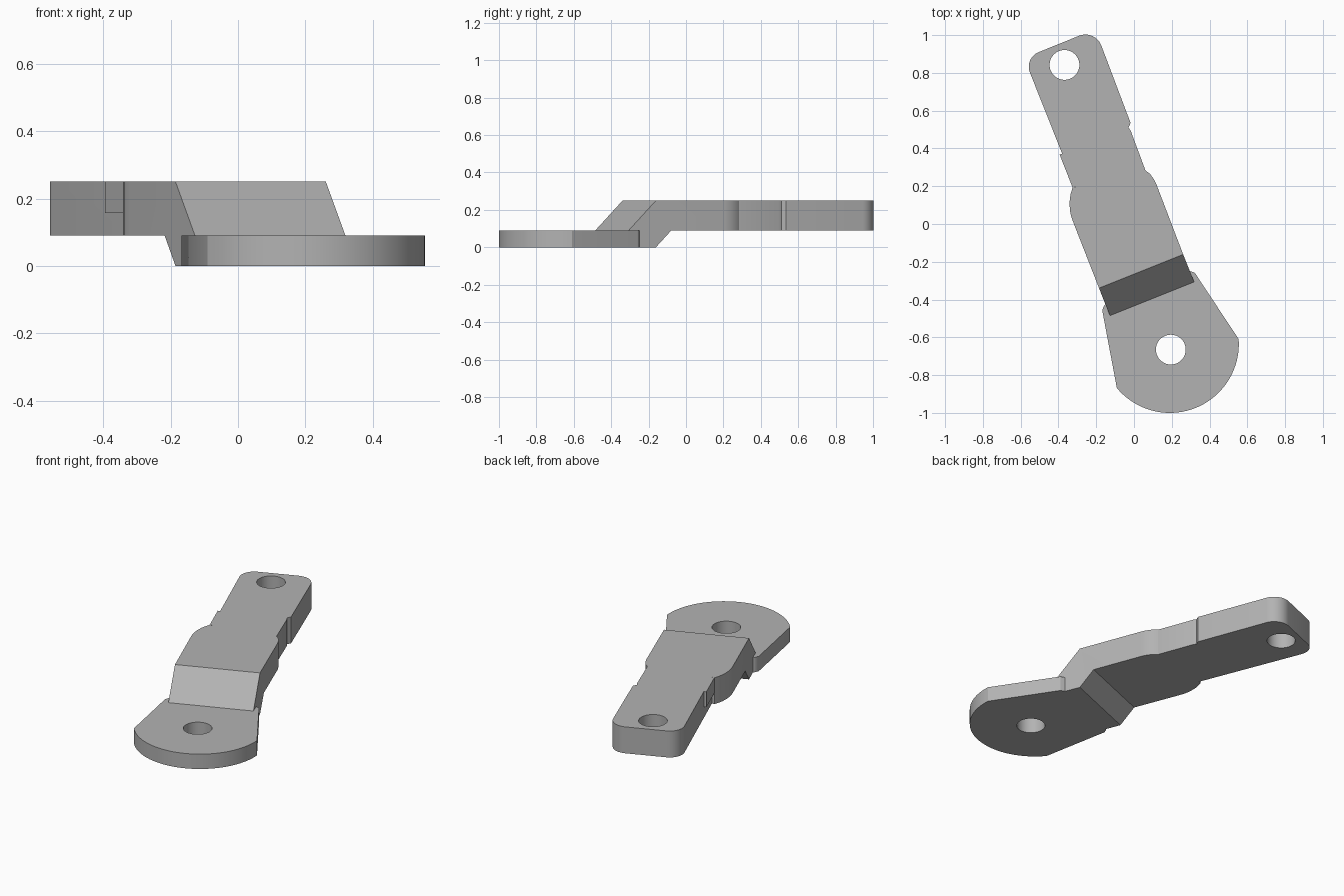
import bpy, bmesh
from math import radians, cos, sin, atan2
from mathutils import Vector, Matrix

cube = bpy.data.objects.get("Cube")
if cube:
    bpy.data.objects.remove(cube)

metal = bpy.data.materials.new("plain grey metal")
metal.use_nodes = True
grey = (0.45, 0.45, 0.45, 1)
metal.diffuse_color = grey
metal.node_tree.nodes["Principled BSDF"].inputs["Base Color"].default_value = grey

LOW, TOP = 0.09, 0.25
TILT = radians(21.8)


def prism(name, points, place, push):
    """Extrude a flat outline along push; place maps 2D points to 3D."""
    bm = bmesh.new()
    face = bm.faces.new([bm.verts.new(place(*p)) for p in points])
    out = bmesh.ops.extrude_face_region(bm, geom=[face])
    verts = [g for g in out["geom"] if isinstance(g, bmesh.types.BMVert)]
    bmesh.ops.translate(bm, verts=verts, vec=push)
    bmesh.ops.recalc_face_normals(bm, faces=bm.faces)
    mesh = bpy.data.meshes.new(name)
    bm.to_mesh(mesh)
    bm.free()
    mesh.materials.append(metal)
    obj = bpy.data.objects.new(name, mesh)
    bpy.context.collection.objects.link(obj)
    return obj


def slab(name, points, z0, z1):
    return prism(name, points, lambda x, y: (x, y, z0), (0, 0, z1 - z0))


def arc(cx, cy, r, a0, a1, n):
    return [(cx + r * cos(a0 + (a1 - a0) * i / n), cy + r * sin(a0 + (a1 - a0) * i / n))
            for i in range(n + 1)]


def round_corner(x, y, r, a0):
    """Quarter round inside a square corner, starting at angle a0."""
    mid = a0 + radians(45)
    d = r * 2 ** 0.5
    return arc(x - d * cos(mid), y - d * sin(mid), r, a0, a0 + radians(90), 10)


def combine(target, other, operation):
    """Apply a boolean and remove the helper."""
    other.hide_render = True
    mod = target.modifiers.new("cut", "BOOLEAN")
    mod.operation, mod.solver, mod.object = operation, "EXACT", other
    bpy.context.view_layer.objects.active = target
    bpy.ops.object.modifier_apply(modifier=mod.name)
    bpy.data.objects.remove(other)


# Arm outline, counter-clockwise from the front right
outline = [(0.371, -0.438), (0.26, -0.16), (0.119, 0.209), (0.113, 0.222),
           (0.103, 0.24), (0.085, 0.265), (0.061, 0.283),
           (-0.018, 0.495), (-0.029, 0.51), (-0.018, 0.535)]
outline += round_corner(-0.207, 1.03, 0.09, TILT)
outline += round_corner(-0.582, 0.879, 0.083, TILT + radians(90))
outline += [(-0.309, 0.193), (-0.325, 0.193), (-0.335, 0.16), (-0.34, 0.13),
            (-0.341, 0.1), (-0.338, 0.065), (-0.331, 0.035), (-0.32, 0.005),
            (-0.185, -0.34), (-0.074, -0.62)]
arm = slab("lever_arm", outline, -0.1, 0.4)

# Side profile with the sloping step
turn = Matrix.Translation((0.0375, -0.25, 0)) @ Matrix.Rotation(TILT, 4, "Z")
profile = [(-0.157, 0), (0, 0), (0.088, LOW), (2, LOW), (2, TOP), (0, TOP), (-0.157, LOW)]
step = prism("step_profile", profile, lambda t, z: turn @ Vector((-1, t, z)),
             turn.to_3x3() @ Vector((2, 0, 0)))
combine(arm, step, "INTERSECT")

# Raised pad on the upper half of one side
pad = slab("side_pad", [(-0.394, 0.368), (-0.325, 0.193), (-0.28, 0.2), (-0.35, 0.38)], 0.157, TOP)
combine(arm, pad, "UNION")

# Wide round-ended plate
cx, cy = 0.19, -0.635
start = atan2(-0.87 - cy, -0.093 - cx)
end = atan2(-0.61 - cy, 0.548 - cx)
plate_points = arc(cx, cy, 0.365, start, end, 40)
plate_points += [(0.325, -0.263), (0.32, -0.257), (0.29, -0.247),
                 (-0.154, -0.428), (-0.161, -0.437), (-0.168, -0.458)]
plate = slab("round_plate", plate_points, 0, LOW)
combine(arm, plate, "UNION")

# Pivot holes
for x, y in ((0.195, -0.665), (-0.368, 0.842)):
    hole = slab("hole_cutter", arc(x, y, 0.079, 0, radians(350), 35), -0.1, 0.4)
    combine(arm, hole, "DIFFERENCE")

bpy.ops.object.select_all(action="DESELECT")
arm.select_set(True)
bpy.context.view_layer.objects.active = arm
bpy.ops.object.shade_smooth_by_angle(angle=radians(30))
